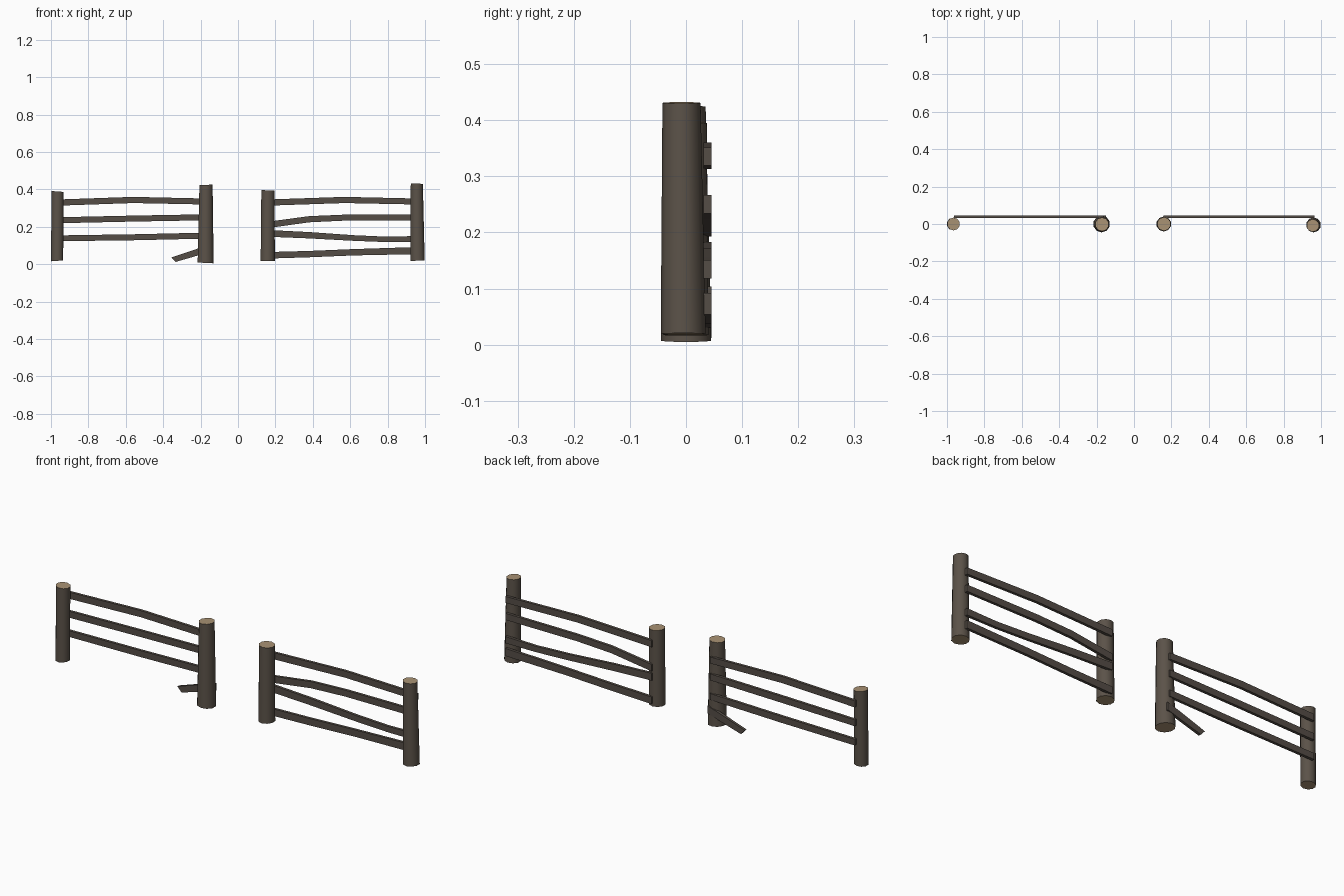
import bpy, bmesh, math
from mathutils import Vector

if "Cube" in bpy.data.objects:
    bpy.data.objects.remove(bpy.data.objects["Cube"])


def material(name, rgb):
    m = bpy.data.materials.new(name)
    m.diffuse_color = (*rgb, 1)
    m.use_nodes = True
    m.node_tree.nodes["Principled BSDF"].inputs["Base Color"].default_value = m.diffuse_color
    return m


BARK = material("dark bark", (0.105, 0.085, 0.066))
CUT = material("cut wood", (0.40, 0.29, 0.175))
RAIL = material("rail wood", (0.09, 0.074, 0.061))


def finish(name, bm, mats, smooth):
    bmesh.ops.recalc_face_normals(bm, faces=bm.faces)
    me = bpy.data.meshes.new(name)
    bm.to_mesh(me)
    bm.free()
    for m in mats:
        me.materials.append(m)
    ob = bpy.data.objects.new(name, me)
    bpy.context.collection.objects.link(ob)
    if smooth:
        bpy.ops.object.select_all(action='DESELECT')
        ob.select_set(True)
        bpy.context.view_layer.objects.active = ob
        bpy.ops.object.shade_smooth_by_angle(angle=math.radians(50))


def post(name, bottom, top, tilt, sides=10):
    """bottom/top = (x, y, z, radius); tilt slants the sawn ends."""
    bm = bmesh.new()
    rings = []
    for (x, y, z, r), s in ((bottom, -tilt), (top, tilt)):
        ring = []
        for i in range(sides):
            a = 2 * math.pi * (i + 0.5) / sides
            ring.append(bm.verts.new((x + r * math.cos(a), y + r * math.sin(a),
                                      z + s * r * math.cos(a))))
        rings.append(ring)
    for i in range(sides):
        j = (i + 1) % sides
        bm.faces.new((rings[0][i], rings[0][j], rings[1][j], rings[1][i]))
    # sawn ends show the pale wood
    for ring in rings:
        bm.faces.new(ring).material_index = 1
    finish(name, bm, (BARK, CUT), True)


def rail(name, pts, y0=0.031, y1=0.045):
    """pts = (x, z low, z high) stations along the plank."""
    bm = bmesh.new()
    secs = []
    for x, lo, hi in pts:
        lx, hx = x if isinstance(x, tuple) else (x, x)
        secs.append([bm.verts.new(c) for c in
                     ((lx, y0, lo), (lx, y1, lo), (hx, y1, hi), (hx, y0, hi))])
    for a, b in zip(secs, secs[1:]):
        for i in range(4):
            j = (i + 1) % 4
            bm.faces.new((a[i], a[j], b[j], b[i]))
    bm.faces.new(secs[0])
    bm.faces.new(secs[-1])
    finish(name, bm, (RAIL,), False)


# four posts, slightly different in height and taper
post("post_outer_left", (-0.967, 0, 0.018, 0.034), (-0.965, 0, 0.389, 0.034), -0.07)
post("post_inner_left", (-0.173, 0, 0.007, 0.045), (-0.171, -0.002, 0.424, 0.037), 0.05)
post("post_inner_right", (0.159, 0, 0.017, 0.040), (0.160, 0, 0.395, 0.037), -0.03)
post("post_outer_right", (0.960, -0.005, 0.019, 0.040), (0.956, -0.008, 0.431, 0.034), -0.04)

# left panel: three whole rails and one broken stub
rail("left_top_rail", [(-0.963, 0.313, 0.346), (-0.56, 0.327, 0.360), (-0.163, 0.319, 0.351)])
rail("left_upper_rail", [(-0.963, 0.219, 0.251), (-0.56, 0.228, 0.260), (-0.163, 0.235, 0.267)])
rail("left_lower_rail", [(-0.963, 0.123, 0.154), (-0.56, 0.128, 0.160), (-0.163, 0.137, 0.169)])
rail("left_broken_rail", [((-0.334, -0.356), 0.012, 0.036), (-0.217, 0.046, 0.083),
                          (-0.150, 0.066, 0.104)])

# right panel: four bent rails
rail("right_top_rail", [(0.158, 0.313, 0.346), (0.57, 0.327, 0.360), (0.965, 0.319, 0.351)])
rail("right_upper_rail", [(0.158, 0.193, 0.227), (0.38, 0.224, 0.257), (0.57, 0.233, 0.265),
                          (0.965, 0.234, 0.267)])
rail("right_lower_rail", [(0.158, 0.147, 0.183), (0.38, 0.138, 0.172), (0.62, 0.125, 0.155),
                          (0.80, 0.118, 0.147), (0.965, 0.118, 0.151)])
rail("right_bottom_rail", [(0.158, 0.030, 0.065), (0.38, 0.037, 0.071), (0.62, 0.047, 0.081),
                           (0.965, 0.054, 0.092)])
